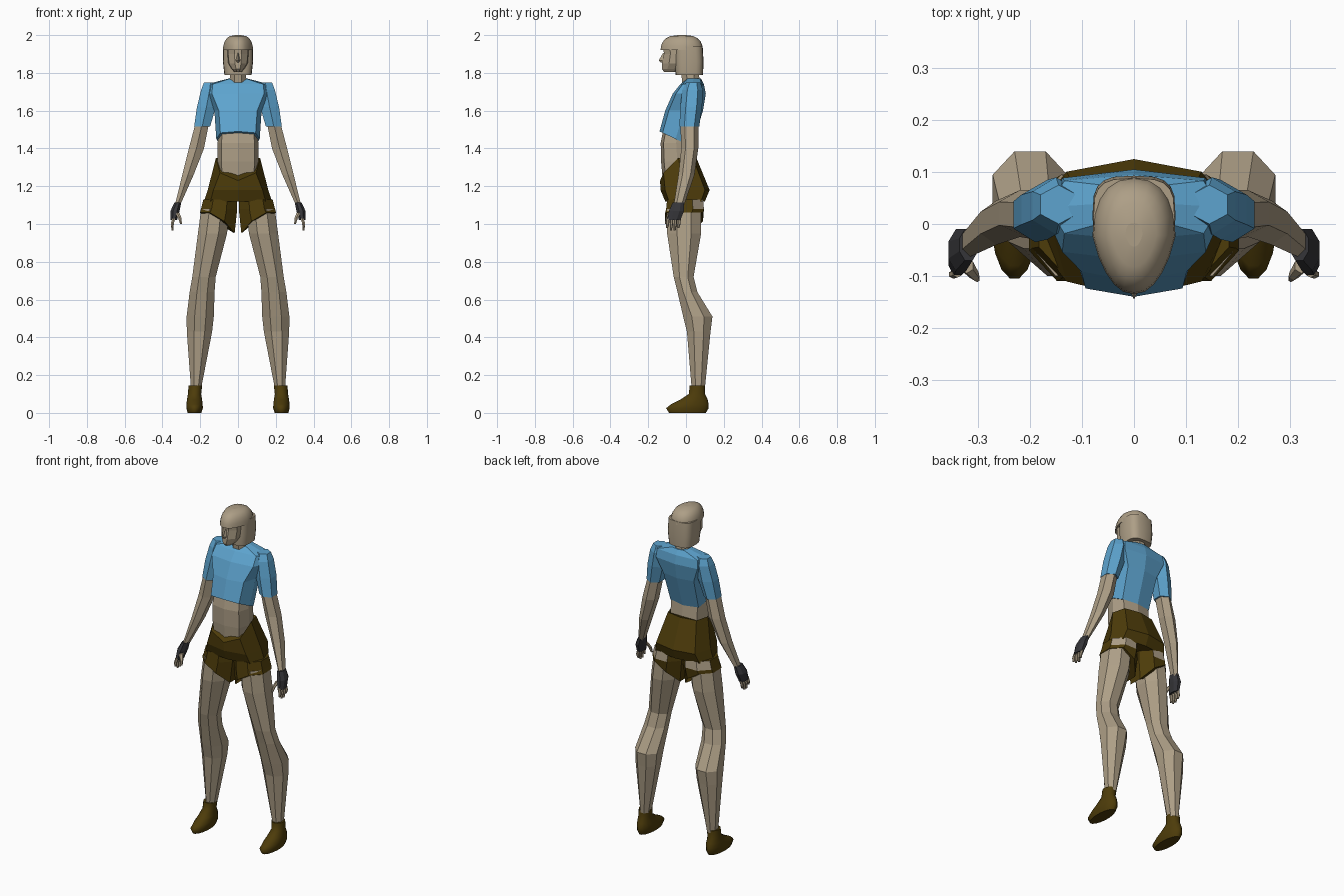
import bpy, bmesh, math

cube = bpy.data.objects.get("Cube")
if cube:
    bpy.data.objects.remove(cube, do_unlink=True)


def material(name, color):
    mat = bpy.data.materials.new(name)
    mat.use_nodes = True
    mat.diffuse_color = (*color, 1)
    shader = next(n for n in mat.node_tree.nodes if n.type == 'BSDF_PRINCIPLED')
    shader.inputs["Base Color"].default_value = (*color, 1)
    return mat


SKIN = material("beige skin", (.42, .345, .24))
BLUE = material("blue cloth", (.11, .37, .62))
BROWN = material("dark brown cloth", (.075, .045, .003))
BLACK = material("charcoal glove", (.035, .035, .04))


def ring(z, x, width, front, back, sides=8, turn=.5, taper=0, square=1, lift=None):
    """Level outline around x, from front to back in y.
    taper narrows the front, square fills the corners, lift bends the level."""
    angles = [math.tau * (i + turn) / sides for i in range(sides)]
    widest = max(abs(math.cos(a)) for a in angles)
    deepest = max(abs(math.sin(a)) for a in angles)
    points = []
    for angle in angles:
        c, s = math.cos(angle) / widest, math.sin(angle) / deepest
        c = math.copysign(abs(c) ** square, c)
        s = math.copysign(abs(s) ** square, s)
        points.append((x + width * c * (1 + taper * min(s, 0)),
                       (front + back + s * (back - front)) / 2,
                       z + (lift(c, s) if lift else 0)))
    return points


def stack(rows, **shape):
    return [ring(*row, **shape) for row in rows]


def loft(name, rings, mat, side=1, smooth=False, patch=None):
    """Skin equal-length outlines and cap both ends; patch(level, face) picks bare skin."""
    bm = bmesh.new()
    levels = [[bm.verts.new((x * side, y, z)) for x, y, z in r] for r in rings]
    for level, (upper, lower) in enumerate(zip(levels, levels[1:])):
        for j in range(len(upper)):
            face = bm.faces.new((upper[j - 1], upper[j], lower[j], lower[j - 1]))
            face.smooth = smooth
            if patch and patch(level, j):
                face.material_index = 1
    bm.faces.new(levels[0])
    bm.faces.new(levels[-1])
    bmesh.ops.recalc_face_normals(bm, faces=bm.faces)
    mesh = bpy.data.meshes.new(name)
    bm.to_mesh(mesh)
    bm.free()
    mesh.materials.append(mat)
    if patch:
        mesh.materials.append(SKIN)
    bpy.context.collection.objects.link(bpy.data.objects.new(name, mesh))


# Shirt body with a hem that drops towards the back
torso = dict(turn=0, square=.6)
shirt_hem = ring(1.45, 0, .115, -.14, .03, lift=lambda c, s: -.04 * s, **torso)
shirt_rows = [(1.6, 0, .125, -.11, .09), (1.69, 0, .17, -.07, .105),
              (1.74, 0, .165, -.03, .095), (1.77, 0, .05, 0, .08)]
loft("shirt", [shirt_hem] + stack(shirt_rows, **torso), BLUE)

# Bare midriff
midriff_rows = [(1.5, 0, .1, -.12, .03), (1.43, 0, .108, -.134, .03),
                (1.33, 0, .108, -.132, .04), (1.2, 0, .1, -.12, .06)]
loft("midriff", stack(midriff_rows, **torso), SKIN)

# Hips of the shorts with a waistband dipping at the front
waistband = ring(1.35, 0, .117, -.137, .055,
                 lift=lambda c, s: .12 * min(0, s * abs(s)), **torso)
hip_rows = [(1.18, 0, .16, -.135, .125), (1.12, 0, .18, -.11, .1)]
loft("shorts_hips", [waistband] + stack(hip_rows, **torso), BROWN)

# Neck, face and nose
loft("neck", stack([(1.75, 0, .045, -.02, .075), (1.84, 0, .04, -.03, .06)]), SKIN)
face_rows = [(1.94, 0, .06, -.12, 0), (1.9, 0, .058, -.117, 0), (1.85, 0, .053, -.127, 0),
             (1.82, 0, .033, -.128, -.03), (1.805, 0, .02, -.115, -.05)]
loft("face", stack(face_rows, taper=.25), SKIN)
nose_rows = [(1.905, 0, .005, -.122, -.1), (1.865, 0, .012, -.145, -.1),
             (1.855, 0, .01, -.135, -.1)]
loft("nose", stack(nose_rows, sides=4, turn=0), SKIN)

# Hair: a domed crown over the head, and a curtain around the sides and back
crown = []
for step in range(6):
    angle = step * .3
    spread = math.cos(angle) ** .6
    crown.append(ring(1.92 + .08 * math.sin(angle), 0, .08 * spread,
                      -.02 - .115 * spread, -.02 + .11 * spread,
                      sides=20, turn=0, taper=.3, square=.85))
loft("hair_crown", crown, SKIN, smooth=True)
curtain_rows = [(1.94, 0, .078, -.06, .088), (1.86, 0, .08, -.06, .093),
                (1.79, 0, .072, -.055, .09)]
loft("hair_curtain", stack(curtain_rows, sides=20, turn=0, square=.6), SKIN, smooth=True)

for label, side in (("left", 1), ("right", -1)):
    # Sleeve and bare arm
    sleeve_rows = [(1.75, .145, .035, 0, .075), (1.71, .15, .045, -.02, .09),
                   (1.62, .167, .05, -.03, .085), (1.515, .19, .042, -.035, .07)]
    loft(label + "_sleeve", stack(sleeve_rows, sides=6), BLUE, side)
    arm_rows = [(1.53, .19, .036, -.03, .065), (1.4, .22, .04, -.025, .065),
                (1.26, .265, .03, -.04, .045), (1.1, .32, .014, -.065, -.01)]
    loft(label + "_arm", stack(arm_rows, sides=6), SKIN, side)

    # Fingerless glove with its fingers and thumb
    glove_rows = [(1.115, .318, .018, -.07, -.01), (1.07, .333, .024, -.09, -.01),
                  (1.02, .34, .017, -.1, -.03)]
    loft(label + "_glove", stack(glove_rows), BLACK, side)
    for name, tip in (("index", .98), ("middle", .965), ("ring", .965), ("little", .98)):
        y = {"index": -.095, "middle": -.075, "ring": -.055, "little": -.035}[name]
        finger_rows = [(1.03, .34, .008, y - .008, y + .008),
                       (1, .348, .008, y - .01, y + .006), (tip, .346, .005, y - .01, y)]
        loft(f"{label}_{name}_finger", stack(finger_rows, sides=6), SKIN, side)
    thumb_rows = [(1.06, .322, .012, -.095, -.065), (1.03, .308, .009, -.108, -.088),
                  (1, .302, .005, -.112, -.1)]
    loft(label + "_thumb", stack(thumb_rows, sides=6), SKIN, side)

    # Leg of the shorts: open strip under the seat, hem slanting down inwards
    shorts_rows = [(1.13, .095, .088, -.1, .09), (1.08, .1, .096, -.105, .095)]
    shorts_hem = ring(1.06, .11, .092, -.11, .09, lift=lambda c, s: .11 * min(c, 0))
    loft(label + "_shorts_leg", stack(shorts_rows) + [shorts_hem], BROWN, side,
         patch=lambda level, face: level == 0 and face in (1, 2))

    # Bare leg with a bent knee and a full calf
    leg_rows = [(1.08, .12, .075, -.1, .08), (.95, .135, .077, -.1, .08),
                (.72, .18, .062, -.065, .04), (.64, .19, .066, -.045, .06),
                (.51, .2, .072, -.015, .14), (.43, .204, .067, .005, .13),
                (.13, .222, .027, .03, .1)]
    loft(label + "_leg", stack(leg_rows), SKIN, side)

    # Soft shoe
    shoe_rows = [(.145, .226, .036, .02, .1), (.1, .23, .035, .015, .1),
                 (.07, .23, .04, -.03, .115), (.045, .23, .043, -.08, .12),
                 (.025, .23, .044, -.105, .12), (0, .23, .036, -.09, .105)]
    loft(label + "_shoe", stack(shoe_rows, sides=16), BROWN, side, smooth=True)
